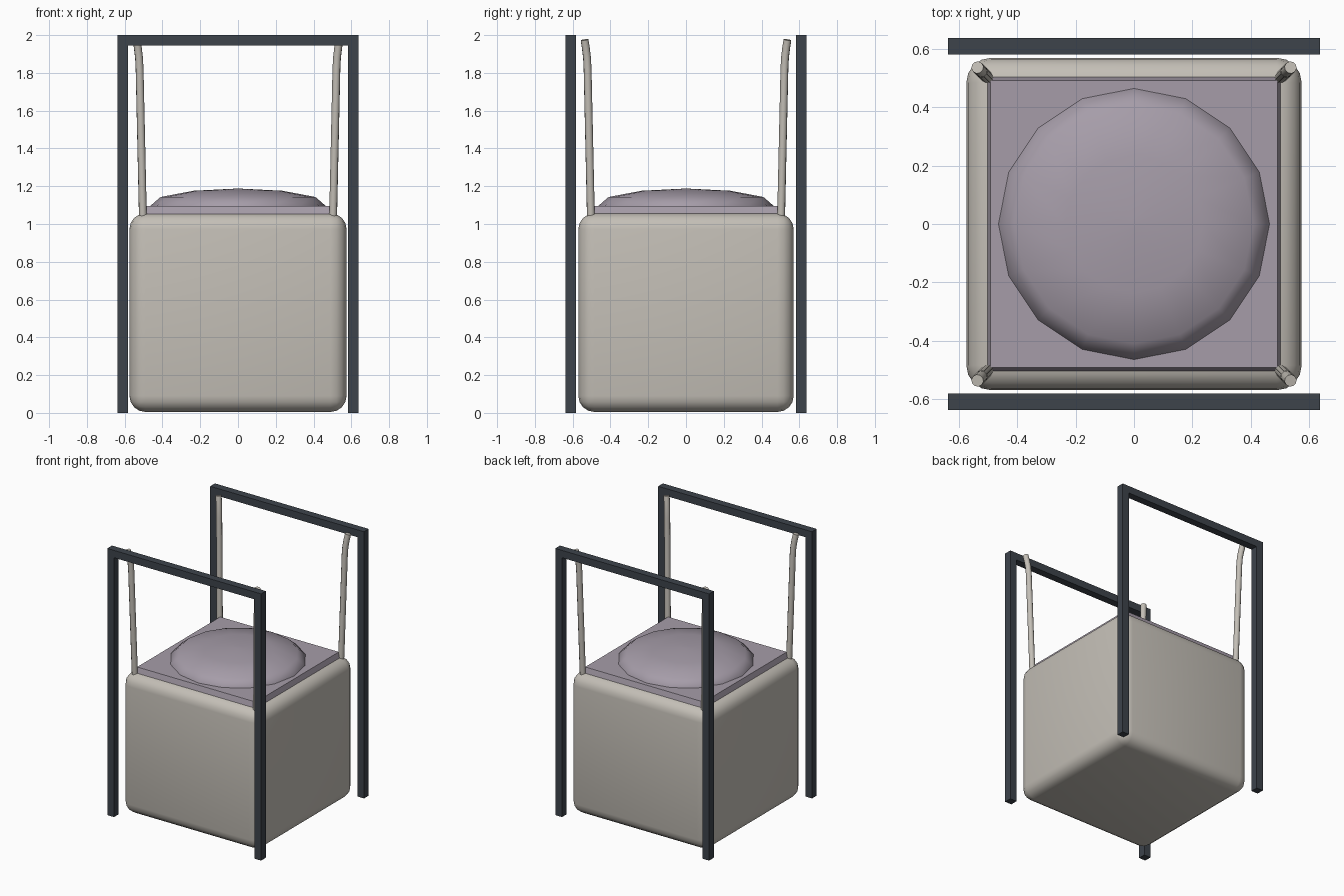
import bpy, bmesh, math
from mathutils import Vector

cube = bpy.data.objects.get("Cube")
if cube:
    bpy.data.objects.remove(cube, do_unlink=True)


def material(name, rgb):
    m = bpy.data.materials.new(name)
    m.use_nodes = True
    m.diffuse_color = (*rgb, 1)
    m.node_tree.nodes["Principled BSDF"].inputs["Base Color"].default_value = (*rgb, 1)
    return m


canvas = material("beige canvas", (0.55, 0.52, 0.47))
lavender = material("lavender fill", (0.38, 0.335, 0.395))
metal = material("dark slate metal", (0.047, 0.057, 0.071))


def finish(name, bm, mat, smooth=None):
    bmesh.ops.recalc_face_normals(bm, faces=bm.faces)
    mesh = bpy.data.meshes.new(name)
    bm.to_mesh(mesh)
    bm.free()
    mesh.materials.append(mat)
    ob = bpy.data.objects.new(name, mesh)
    bpy.context.collection.objects.link(ob)
    if smooth:
        bpy.ops.object.select_all(action='DESELECT')
        ob.select_set(True)
        bpy.context.view_layer.objects.active = ob
        bpy.ops.object.shade_smooth_by_angle(angle=math.radians(smooth))
    return ob


def add_box(bm, lo, hi):
    lo, hi = Vector(lo), Vector(hi)
    verts = bmesh.ops.create_cube(bm, size=1)["verts"]
    for v in verts:
        v.co = (lo + hi) / 2 + v.co * (hi - lo)
    return verts


def loft(bm, rings):
    """Skin a list of point rings and cap both ends."""
    loops = [[bm.verts.new(p) for p in ring] for ring in rings]
    for a, b in zip(loops, loops[1:]):
        n = len(a)
        for i in range(n):
            bm.faces.new((a[i], a[(i + 1) % n], b[(i + 1) % n], b[i]))
    bm.faces.new(loops[0])
    bm.faces.new(loops[-1])


# Soft cube body with rounded edges
bm = bmesh.new()
add_box(bm, (-0.575, -0.57, 0.005), (0.575, 0.57, 1.057))
bmesh.ops.bevel(bm, geom=bm.edges[:], offset=0.085, segments=4,
                profile=0.5, affect='EDGES')
finish("bag_body", bm, canvas, 40)

# Thin square lid with slightly sloping sides
bm = bmesh.new()
for v in add_box(bm, (-0.51, -0.51, 1.03), (0.51, 0.51, 1.094)):
    if v.co.z > 1.06:
        v.co.x *= 0.965
        v.co.y *= 0.965
finish("top_panel", bm, lavender)

# Shallow sixteen-sided dome
SIDES = 16
profile = [(0.465, 1.085), (0.465, 1.095), (0.41, 1.143), (0.235, 1.176), (0.02, 1.187)]
bm = bmesh.new()
loft(bm, [[(r * math.cos(math.tau * i / SIDES), r * math.sin(math.tau * i / SIDES), z)
           for i in range(SIDES)] for r, z in profile])
finish("dome_fill", bm, lavender, 60)

# Four corner straps leaning out toward the frame
path = [(0.5, 1.0), (0.504, 1.06), (0.521, 1.82), (0.524, 1.88), (0.53, 1.93), (0.537, 1.975)]
for sx, side in ((1, "left"), (-1, "right")):
    for sy, end in ((-1, "front"), (1, "back")):
        bm = bmesh.new()
        out = Vector((sx, sy, 0)).normalized()
        across = Vector((-out.y, out.x, 0))
        centres = [Vector((sx * d, sy * d, z)) for d, z in path]
        rings = []
        for i, c in enumerate(centres):
            along = (centres[min(i + 1, len(path) - 1)] - centres[max(i - 1, 0)]).normalized()
            normal = across.cross(along)
            rings.append([c + 0.021 * (math.cos(a) * across + math.sin(a) * normal)
                          for a in (math.tau * k / 10 for k in range(10))])
        loft(bm, rings)
        finish(f"strap_{end}_{side}", bm, canvas, 50)

# Front and back square-tube frames, each one continuous portal outline
OUT, IN, TOP, BAR = 0.638, 0.582, 2.0, 1.945
outline = [(-OUT, 0), (-OUT, TOP), (OUT, TOP), (OUT, 0),
           (IN, 0), (IN, BAR), (-IN, BAR), (-IN, 0)]
for sy, end in ((-1, "front"), (1, "back")):
    bm = bmesh.new()
    loft(bm, [[(x, sy * y, z) for x, z in outline] for y in (IN, OUT)])
    finish(f"{end}_frame", bm, metal)
